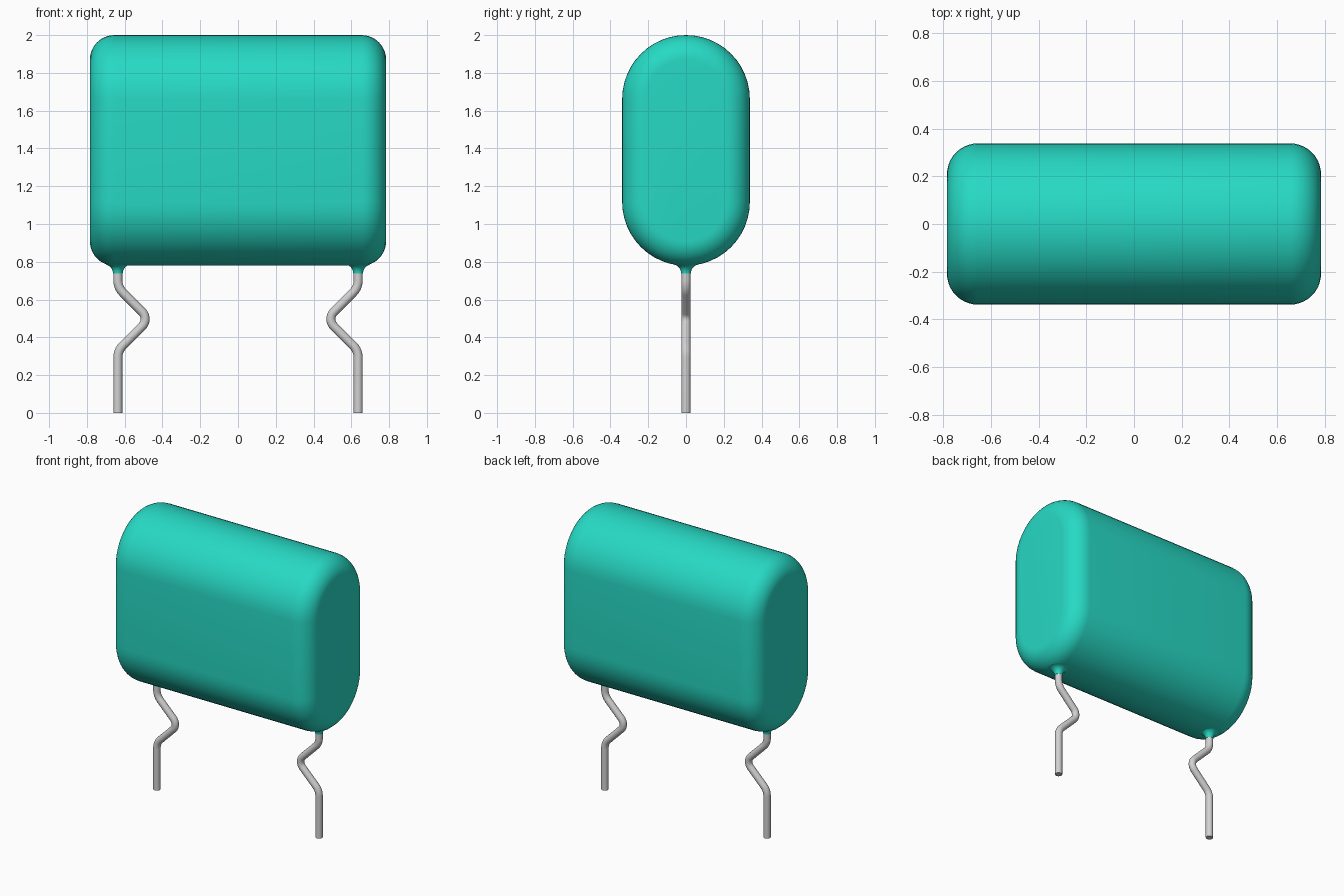
import bpy, bmesh, math
from mathutils import Vector

cube = bpy.data.objects.get("Cube")
if cube:
    bpy.data.objects.remove(cube, do_unlink=True)


def material(name, rgb):
    m = bpy.data.materials.new(name)
    m.use_nodes = True
    col = (*rgb, 1)
    m.diffuse_color = col
    m.node_tree.nodes["Principled BSDF"].inputs["Base Color"].default_value = col
    return m


TEAL = material("teal coating", (0.020, 0.695, 0.555))
METAL = material("tinned wire", (0.64, 0.64, 0.64))


def loft(name, rings, mat):
    """Skin a list of equal-length closed rings and cap both ends."""
    bm = bmesh.new()
    loops = [[bm.verts.new(p) for p in ring] for ring in rings]
    n = len(loops[0])
    for a, b in zip(loops, loops[1:]):
        for i in range(n):
            j = (i + 1) % n
            bm.faces.new((a[i], a[j], b[j], b[i]))
    bm.faces.new(loops[0])
    bm.faces.new(loops[-1])
    bmesh.ops.recalc_face_normals(bm, faces=bm.faces)
    me = bpy.data.meshes.new(name)
    bm.to_mesh(me)
    bm.free()
    me.materials.append(mat)
    ob = bpy.data.objects.new(name, me)
    bpy.context.collection.objects.link(ob)
    bpy.ops.object.select_all(action="DESELECT")
    ob.select_set(True)
    bpy.context.view_layer.objects.active = ob
    bpy.ops.object.shade_smooth_by_angle(angle=math.radians(35))


# Body: stadium cross-section along x with rounded end rims
HALF_X, R, LOW, HIGH, RIM = 0.784, 0.338, 1.117, 1.662, 0.13


def stadium(x, r, seg=24):
    ring = []
    for start, zc in ((0, HIGH), (math.pi, LOW)):
        for i in range(seg + 1):
            a = start + math.pi * i / seg
            ring.append((x, r * math.cos(a), zc + r * math.sin(a)))
    return ring


STEPS = 10
right_end = []
for i in range(STEPS + 1):
    a = math.pi / 2 * i / STEPS
    right_end.append((HALF_X - RIM + RIM * math.cos(a), R - RIM + RIM * math.sin(a)))
left_end = [(-x, r) for x, r in reversed(right_end)]
loft("body", [stadium(x, r) for x, r in right_end + left_end], TEAL)


# Leads: round wire with a kink toward the middle
LEAD_X, KINK_X, WIRE = 0.636, 0.469, 0.024


def fillet(prev, corner, nxt, radius, seg=8):
    """Arc points that round off a corner of a path."""
    u, v = (prev - corner).normalized(), (nxt - corner).normalized()
    half = u.angle(v) / 2
    centre = corner + (u + v).normalized() * radius / math.sin(half)
    start = (corner + u * radius / math.tan(half) - centre).normalized()
    end = (corner + v * radius / math.tan(half) - centre).normalized()
    return [centre + start.slerp(end, i / seg) * radius for i in range(seg + 1)]


def lead_path(side):
    pts = [Vector((side * x, 0, z)) for x, z in
           ((LEAD_X, 0), (LEAD_X, 0.33), (KINK_X, 0.497), (LEAD_X, 0.664), (LEAD_X, 0.85))]
    path = [pts[0]]
    for i, radius in ((1, 0.09), (2, 0.055), (3, 0.09)):
        path += fillet(pts[i - 1], pts[i], pts[i + 1], radius)
    return path + [pts[-1]]


def tube(path, radius, sides=20):
    rings = []
    for i, p in enumerate(path):
        before, after = path[max(i - 1, 0)], path[min(i + 1, len(path) - 1)]
        tangent = (after - p).normalized() + (p - before).normalized()
        across = Vector((0, 1, 0)).cross(tangent).normalized()
        rings.append([p + across * radius * math.cos(2 * math.pi * k / sides)
                      + Vector((0, 1, 0)) * radius * math.sin(2 * math.pi * k / sides)
                      for k in range(sides)])
    return rings


for side, label in ((1, "left"), (-1, "right")):
    loft(label + "_lead", tube(lead_path(side), WIRE), METAL)
    # Flared coating collar where the wire enters the body
    flare = []
    for i in range(9):
        a = math.pi / 2 * i / 8
        r, z = 0.0255 + 0.048 * (1 - math.cos(a)), 0.738 + 0.048 * math.sin(a)
        flare.append([(side * LEAD_X + r * math.cos(2 * math.pi * k / 24),
                       r * math.sin(2 * math.pi * k / 24), z) for k in range(24)])
    loft(label + "_collar", flare, TEAL)
